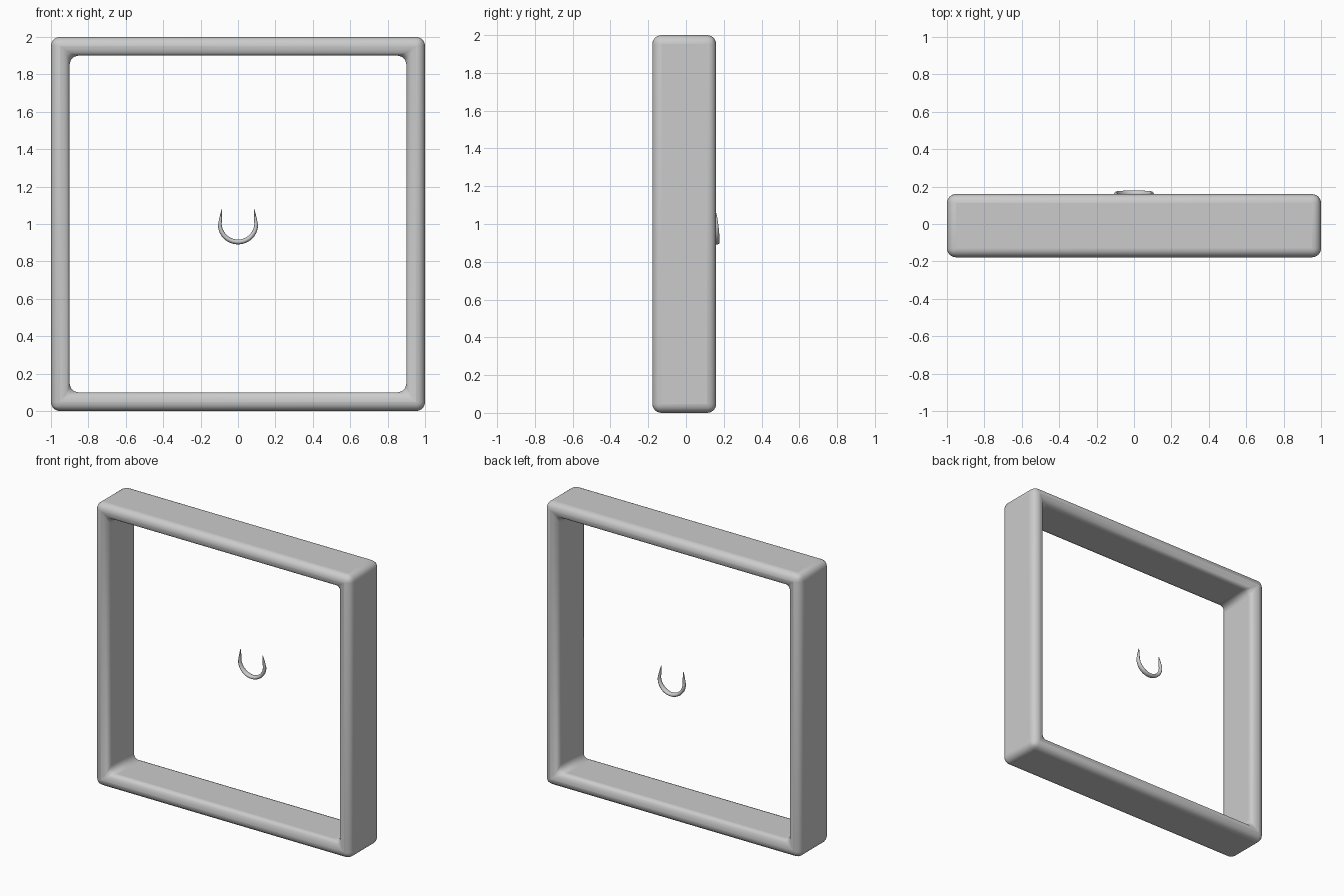
import bpy, bmesh
from math import sin, cos, pi, radians
from mathutils import Vector

if "Cube" in bpy.data.objects:
    bpy.data.objects.remove(bpy.data.objects["Cube"])


def finish(name, bm):
    bmesh.ops.recalc_face_normals(bm, faces=bm.faces[:])
    me = bpy.data.meshes.new(name)
    bm.to_mesh(me)
    bm.free()
    ob = bpy.data.objects.new(name, me)
    bpy.context.collection.objects.link(ob)
    bpy.ops.object.select_all(action='DESELECT')
    ob.select_set(True)
    bpy.context.view_layer.objects.active = ob
    bpy.ops.object.shade_smooth_by_angle(angle=radians(45))
    return ob


def loft(name, rings, closed):
    """Skin equal-sized rings of points; close the run or cap its ends."""
    bm = bmesh.new()
    vs = [[bm.verts.new(p) for p in r] for r in rings]
    n, m = len(vs), len(vs[0])
    for i in range(n if closed else n - 1):
        a, b = vs[i], vs[(i + 1) % n]
        for j in range(m):
            k = (j + 1) % m
            bm.faces.new((a[j], a[k], b[k], b[j]))
    if not closed:
        bm.faces.new(vs[0])
        bm.faces.new(vs[-1])
    return finish(name, bm)


# Square frame: rectangular bar around four corners, all edges rounded
front, back = -0.178, 0.16
section = [(1.0, front), (1.0, back), (0.9, back), (0.9, front)]
corners = [(-1, -1), (1, -1), (1, 1), (-1, 1)]
frame = loft("square_frame",
             [[(sx * h, y, 1 + sz * h) for h, y in section] for sx, sz in corners], True)
bevel = frame.modifiers.new("rounded_edges", 'BEVEL')
bevel.width = 0.048
bevel.segments = 6
bevel.limit_method = 'ANGLE'
bevel.use_clamp_overlap = False

# Small crescent: tapered tube bent to a U, thickest and furthest back at the bottom
steps, sides = 32, 14
rings = []
for i in range(steps + 1):
    s = 2 * i / steps - 1
    a = s * radians(142)
    grow = (1 - abs(s) ** 2.5)
    x, z = 0.097 * sin(a), 0.999 - 0.095 * cos(a)
    if abs(a) > pi / 2:
        # arms straighten upwards past the widest point
        over = abs(a) - pi / 2
        x = (0.097 - 0.012 * over) * (1 if a > 0 else -1)
        z = 0.999 + 0.089 * over
    out = Vector((x, 0, z - 1.0)).normalized()
    r_out, r_y = 0.002 + 0.011 * grow, 0.003 + 0.015 * grow
    centre = Vector((x, 0.152 + 0.009 * grow, z))
    rings.append([centre + out * r_out * cos(2 * pi * j / sides)
                  + Vector((0, r_y * sin(2 * pi * j / sides), 0)) for j in range(sides)])
loft("crescent", rings, False)
